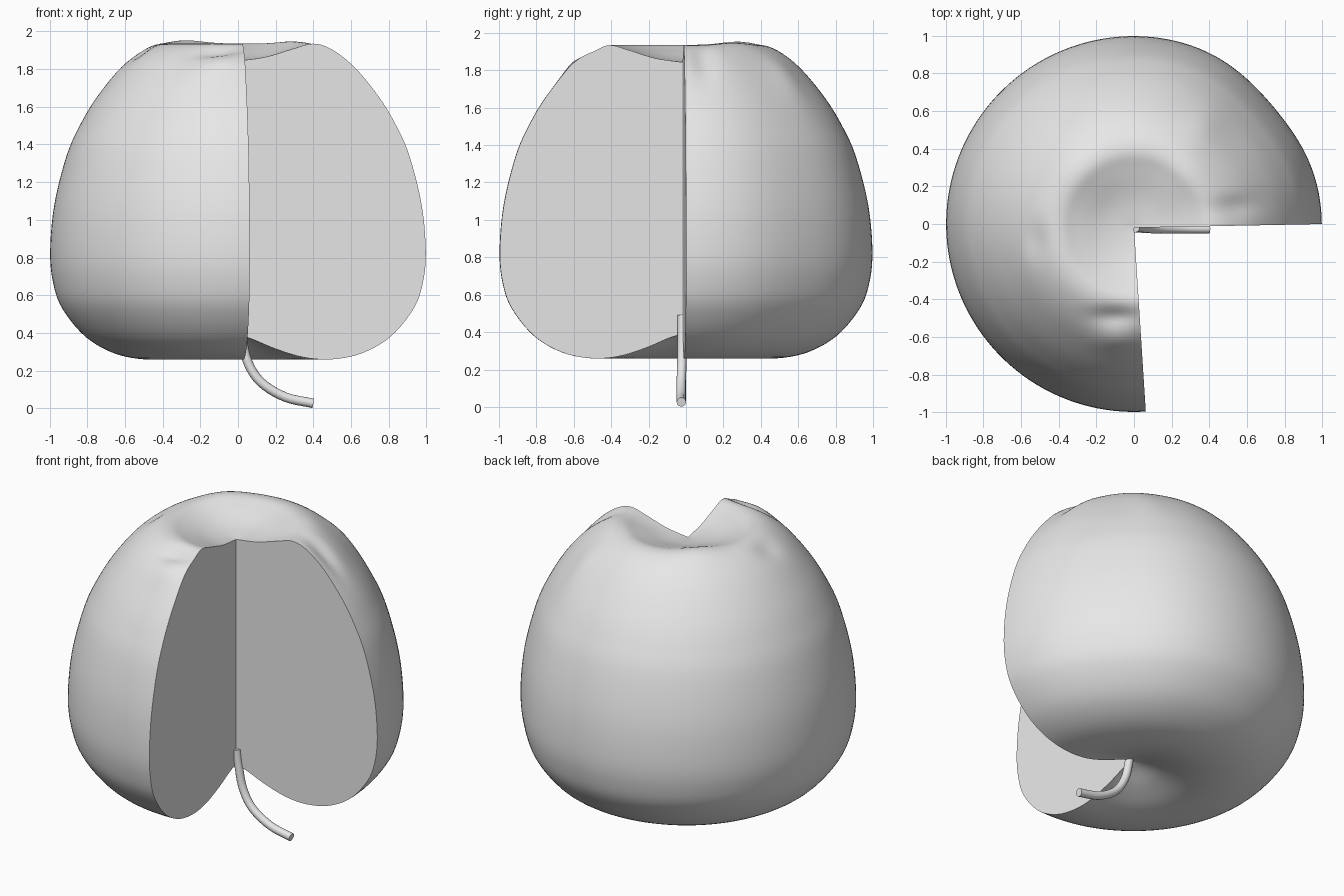
import bpy, bmesh, math
from mathutils import Vector

cube = bpy.data.objects.get("Cube")
if cube:
    bpy.data.objects.remove(cube, do_unlink=True)

grey = bpy.data.materials.new("plain grey")
grey.use_nodes = True
grey.diffuse_color = (0.8, 0.8, 0.8, 1)
grey.node_tree.nodes["Principled BSDF"].inputs["Base Color"].default_value = (0.8, 0.8, 0.8, 1)

# Half section of the fruit: (radius, height) from bottom hollow to top hollow
PROFILE = [(0, 0.39), (0.08, 0.365), (0.2, 0.315), (0.35, 0.27), (0.5, 0.26), (0.66, 0.293),
           (0.81, 0.38), (0.93, 0.525), (0.98, 0.66), (0.997, 0.83), (0.975, 1.08),
           (0.91, 1.34), (0.84, 1.5), (0.75, 1.65), (0.62, 1.81), (0.5, 1.905),
           (0.4, 1.935), (0.3, 1.91), (0.15, 1.865), (0, 1.843)]

# Soft dents and bumps on the crown: x, y, width x, width y, height
DENTS = [(-0.1, -0.48, 0.13, 0.05, -0.035), (-0.1, -0.61, 0.12, 0.05, 0.018),
         (0.55, 0.1, 0.12, 0.06, -0.03), (-0.52, -0.08, 0.06, 0.1, -0.02),
         (-0.27, 0.28, 0.15, 0.15, 0.018), (0.3, 0.28, 0.13, 0.13, 0.012),
         (0.38, 0.55, 0.1, 0.1, 0.02)]
SWEEP = math.radians(273.6)
STEPS = 110


def smooth_line(points, per_span=5):
    """Catmull-Rom samples through the points."""
    p = [Vector(q) for q in points]
    p = [2 * p[0] - p[1]] + p + [2 * p[-1] - p[-2]]
    out = []
    for a, b, c, d in zip(p, p[1:], p[2:], p[3:]):
        for i in range(per_span):
            t = i / per_span
            out.append(0.5 * (2 * b + (c - a) * t + (2 * a - 5 * b + 4 * c - d) * t * t
                              + (3 * b - a - 3 * c + d) * t ** 3))
    return out + [p[-2]]


def place(r, z, angle):
    # slightly flatter on the back left side
    r *= 1 - 0.03 * math.exp(-((angle - 0.7) / 0.35) ** 2)
    x, y = r * math.cos(angle), r * math.sin(angle)
    if z > 1:
        z += sum(h * math.exp(-((x - cx) / wx) ** 2 - ((y - cy) / wy) ** 2)
                 for cx, cy, wx, wy, h in DENTS)
    return Vector((x, y - 0.02 * (1 - r), z))


# Fruit body: partial sweep of the section, closed by two flat cut faces
line = smooth_line(PROFILE)
bm = bmesh.new()
bottom = bm.verts.new(place(0, line[0].y, 0))
top = bm.verts.new(place(0, line[-1].y, 0))
columns = []
for i in range(STEPS + 1):
    a = SWEEP * i / STEPS
    columns.append([bottom] + [bm.verts.new(place(p.x, p.y, a)) for p in line[1:-1]] + [top])
for left, right in zip(columns, columns[1:]):
    for j in range(len(line) - 1):
        corners = [left[j], right[j], right[j + 1], left[j + 1]]
        bm.faces.new(list(dict.fromkeys(corners)))
bm.faces.new(columns[0])
bm.faces.new(columns[-1][::-1])
bmesh.ops.recalc_face_normals(bm, faces=bm.faces)
mesh = bpy.data.meshes.new("fruit_body")
bm.to_mesh(mesh)
bm.free()
body = bpy.data.objects.new("fruit_body", mesh)
bpy.context.collection.objects.link(body)
mesh.materials.append(grey)

# Stem: bent round rod hanging from the bottom hollow
curve = bpy.data.curves.new("stem", "CURVE")
curve.dimensions = "3D"
curve.bevel_depth = 0.025
curve.bevel_resolution = 4
curve.use_fill_caps = True
path = smooth_line([(0.005, -0.02, 0.49), (0.02, -0.02, 0.38), (0.05, -0.022, 0.25),
                    (0.12, -0.025, 0.14), (0.25, -0.025, 0.06), (0.4, -0.025, 0.026)])
spline = curve.splines.new("POLY")
spline.points.add(len(path) - 1)
for point, co in zip(spline.points, path):
    point.co = (*co, 1)
stem = bpy.data.objects.new("stem", curve)
bpy.context.collection.objects.link(stem)
curve.materials.append(grey)

# Smooth shading with sharp cut edges
bpy.ops.object.select_all(action="DESELECT")
stem.select_set(True)
bpy.context.view_layer.objects.active = stem
bpy.ops.object.convert(target="MESH")
body.select_set(True)
bpy.context.view_layer.objects.active = body
bpy.ops.object.shade_smooth_by_angle(angle=math.radians(40))
